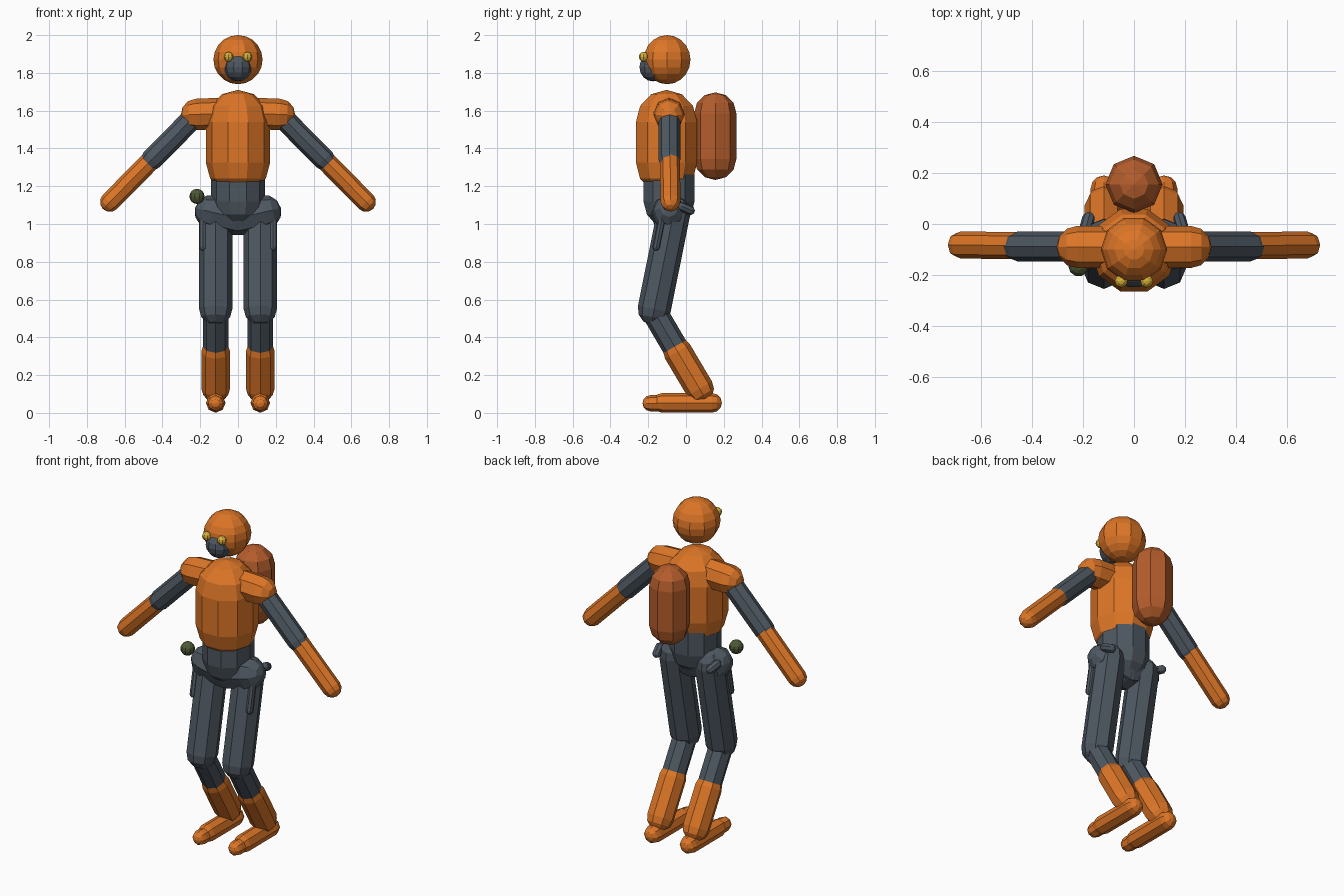
import bpy, bmesh
from math import sin, cos, pi
from mathutils import Vector

old = bpy.data.objects.get("Cube")
if old:
    bpy.data.objects.remove(old, do_unlink=True)


def material(name, rgb):
    m = bpy.data.materials.new(name)
    m.use_nodes = True
    m.diffuse_color = (*rgb, 1)
    bsdf = next(n for n in m.node_tree.nodes if n.type == 'BSDF_PRINCIPLED')
    bsdf.inputs["Base Color"].default_value = (*rgb, 1)
    return m


ORANGE = material("suit orange", (0.72, 0.18, 0.02))
RUST = material("pack rust", (0.46, 0.11, 0.025))
SLATE = material("slate grey", (0.075, 0.095, 0.118))
YELLOW = material("eye yellow", (0.68, 0.43, 0.04))
OLIVE = material("olive green", (0.075, 0.1, 0.037))


def capsule(name, a, b, r, mat, sides=8, cap=3):
    """Flat-faced capsule from a to b; equal ends give a ball."""
    a, b = Vector(a), Vector(b)
    axis = b - a
    length = axis.length
    rot = (axis if length else Vector((0, 0, 1))).to_track_quat('Z', 'Y')
    # Half profile between the poles: (radius, height)
    prof = [(r * cos(t), r * sin(t)) for t in
            (-pi / 2 + pi / 2 * i / cap for i in range(1, cap + 1))]
    top = [(p, length - h) for p, h in reversed(prof)]
    prof += top if length else top[1:]
    bm = bmesh.new()

    def vert(x, y, z):
        return bm.verts.new(a + rot @ Vector((x, y, z)))

    rings = [[vert(p * cos(2 * pi * k / sides), p * sin(2 * pi * k / sides), h)
              for k in range(sides)] for p, h in prof]
    south, north = vert(0, 0, -r), vert(0, 0, length + r)
    for k in range(sides):
        n = (k + 1) % sides
        bm.faces.new((south, rings[0][n], rings[0][k]))
        bm.faces.new((north, rings[-1][k], rings[-1][n]))
        for lo, hi in zip(rings, rings[1:]):
            bm.faces.new((lo[k], lo[n], hi[n], hi[k]))
    bmesh.ops.recalc_face_normals(bm, faces=bm.faces)
    mesh = bpy.data.meshes.new(name)
    bm.to_mesh(mesh)
    bm.free()
    mesh.materials.append(mat)
    ob = bpy.data.objects.new(name, mesh)
    bpy.context.collection.objects.link(ob)
    return ob


def ball(name, c, r, mat, sides=10, cap=4):
    return capsule(name, c, c, r, mat, sides, cap)


def pair(name, a, b, r, mat, sides=8):
    """The same capsule on both sides of the body."""
    for side, s in (("left", 1), ("right", -1)):
        capsule(f"{side}_{name}", (a[0] * s, *a[1:]), (b[0] * s, *b[1:]), r, mat, sides)


# Head
ball("head", (0, -0.1, 1.87), 0.13, ORANGE, cap=5)
ball("face_mask", (0, -0.175, 1.83), 0.075, SLATE)
pair("eye", (0.05, -0.224, 1.885), (0.05, -0.224, 1.885), 0.026, YELLOW)

# Trunk
capsule("torso", (0, -0.103, 1.325), (0, -0.103, 1.54), 0.17, ORANGE, 10)
capsule("abdomen", (0, -0.09, 1.12), (0, -0.09, 1.32), 0.142, SLATE, 10)
capsule("backpack", (0, 0.155, 1.345), (0, 0.155, 1.585), 0.112, RUST)
pair("hip", (0, -0.09, 1.03), (0.138, -0.09, 1.063), 0.092, SLATE)

# Arms
pair("shoulder", (0.1, -0.09, 1.585), (0.22, -0.09, 1.58), 0.083, ORANGE)
pair("upper_arm", (0.24, -0.088, 1.56), (0.457, -0.088, 1.341), 0.058, SLATE)
pair("forearm", (0.46, -0.085, 1.338), (0.678, -0.082, 1.117), 0.053, ORANGE)

# Legs
pair("thigh", (0.118, -0.065, 1.06), (0.118, -0.168, 0.55), 0.088, SLATE)
pair("shin", (0.118, -0.165, 0.53), (0.118, -0.03, 0.3), 0.068, SLATE)
pair("boot_shaft", (0.118, -0.045, 0.325), (0.118, 0.072, 0.128), 0.076, ORANGE)
pair("foot", (0.118, 0.138, 0.053), (0.118, -0.125, 0.053), 0.052, ORANGE)
pair("toe", (0.118, -0.1, 0.051), (0.118, -0.187, 0.051), 0.043, ORANGE)

# Belt gear
pair("thigh_strap", (0.186, -0.157, 0.878), (0.186, -0.125, 1.04), 0.02, SLATE)
pair("belt_knob", (0.19, -0.02, 1.09), (0.178, 0.022, 1.072), 0.025, SLATE)
ball("hip_canister", (-0.217, -0.165, 1.146), 0.04, OLIVE)
